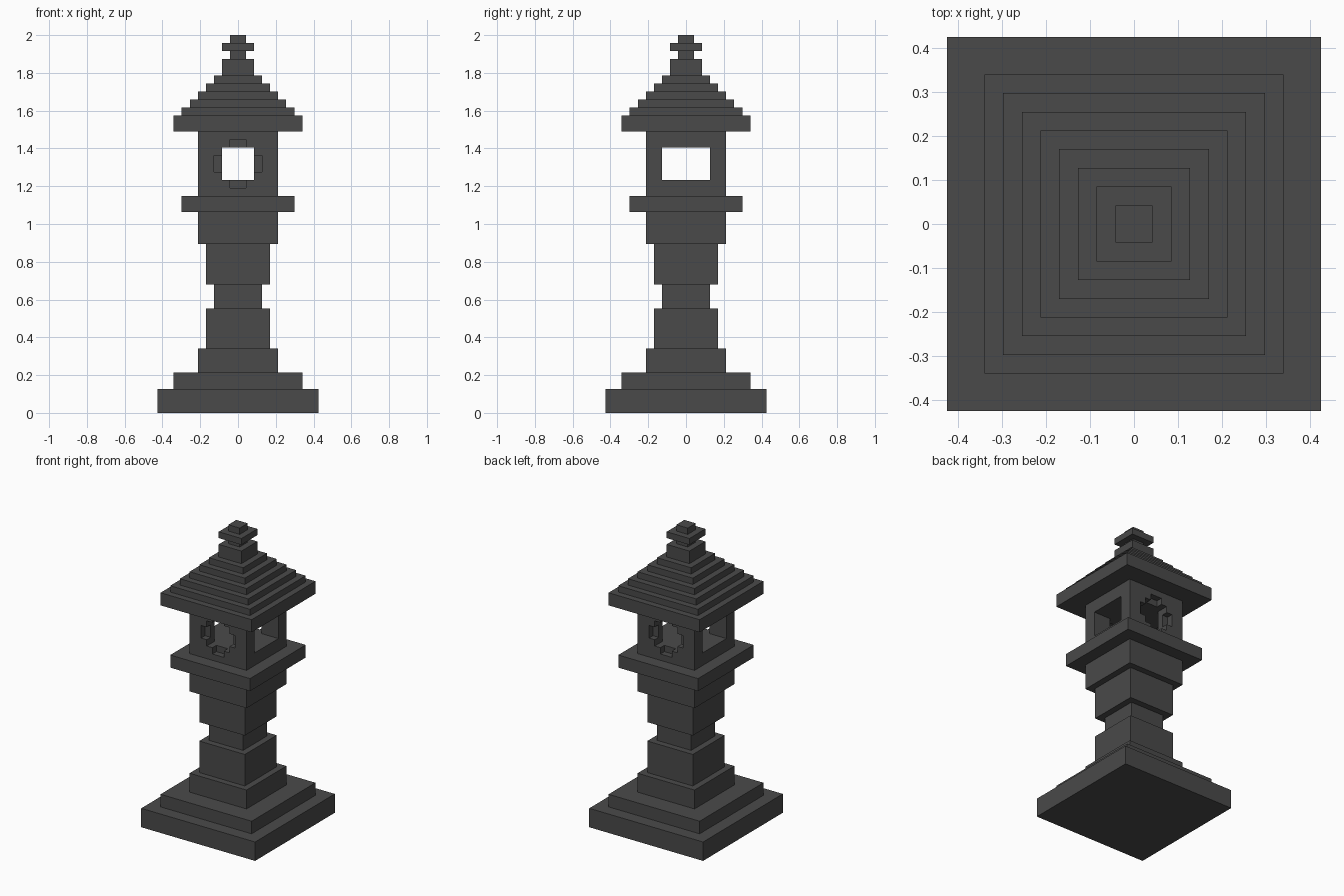
import bpy, bmesh

if "Cube" in bpy.data.objects:
    bpy.data.objects.remove(bpy.data.objects["Cube"])

U = 2 / 47  # one block; all sizes below are in blocks

stone = bpy.data.materials.new("dark_grey_stone")
stone.diffuse_color = (0.068, 0.068, 0.068, 1)
stone.use_nodes = True
stone.node_tree.nodes["Principled BSDF"].inputs["Base Color"].default_value = stone.diffuse_color


def add_object(name, bm):
    bmesh.ops.recalc_face_normals(bm, faces=bm.faces)
    me = bpy.data.meshes.new(name)
    bm.to_mesh(me)
    bm.free()
    me.materials.append(stone)
    ob = bpy.data.objects.new(name, me)
    bpy.context.collection.objects.link(ob)
    return ob


def stepped(name, z, tiers):
    """Square stepped solid from (half width, height) tiers, bottom to top."""
    bm = bmesh.new()
    rings = []
    for half, height in tiers:
        for level in (z, z + height):
            rings.append([bm.verts.new((sx * half * U, sy * half * U, level * U))
                          for sx, sy in ((-1, -1), (1, -1), (1, 1), (-1, 1))])
        z += height
    bm.faces.new(rings[0])
    bm.faces.new(rings[-1])
    for a, b in zip(rings, rings[1:]):
        for i in range(4):
            j = (i + 1) % 4
            bm.faces.new((a[i], a[j], b[j], b[i]))
    return add_object(name, bm)


def box(name, x0, x1, y0, y1, z0, z1):
    bm = bmesh.new()
    bmesh.ops.create_cube(bm, size=1)
    for v in bm.verts:
        v.co = ((x1 if v.co.x > 0 else x0) * U,
                (y1 if v.co.y > 0 else y0) * U,
                (z1 if v.co.z > 0 else z0) * U)
    return add_object(name, bm)


def cut(target, cutter):
    mod = target.modifiers.new("opening", 'BOOLEAN')
    mod.operation = 'DIFFERENCE'
    mod.solver = 'EXACT'
    mod.object = cutter
    bpy.context.view_layer.objects.active = target
    bpy.ops.object.modifier_apply(modifier=mod.name)
    bpy.data.objects.remove(cutter)


# Base, column and platform
stepped("stepped_base", 0, [(10, 3), (8, 2), (5, 3)])
stepped("column", 8, [(4, 5), (3, 3), (4, 5)])
stepped("platform", 21, [(5, 4), (7, 2)])

# Light chamber with windows through all four sides
chamber = box("light_chamber", -5, 5, -5, 5, 27, 35)
cut(chamber, box("side_window_cutter", -6, 6, -3, 3, 29, 33))
cut(chamber, box("front_window_cutter", -2, 2, -6, 6, 29, 33))

# Shallow notches round the front and back windows
for y0, y1 in ((-6, -4), (4, 6)):
    cut(chamber, box("wide_notch_cutter", -3, 3, y0, y1, 30, 32))
    cut(chamber, box("tall_notch_cutter", -1, 1, y0, y1, 28, 34))

# Roof and finial
stepped("stepped_roof", 35, [(8, 2)] + [(h, 1) for h in (7, 6, 5, 4, 3)])
stepped("finial", 42, [(2, 2), (1, 1), (2, 1), (1, 1)])
